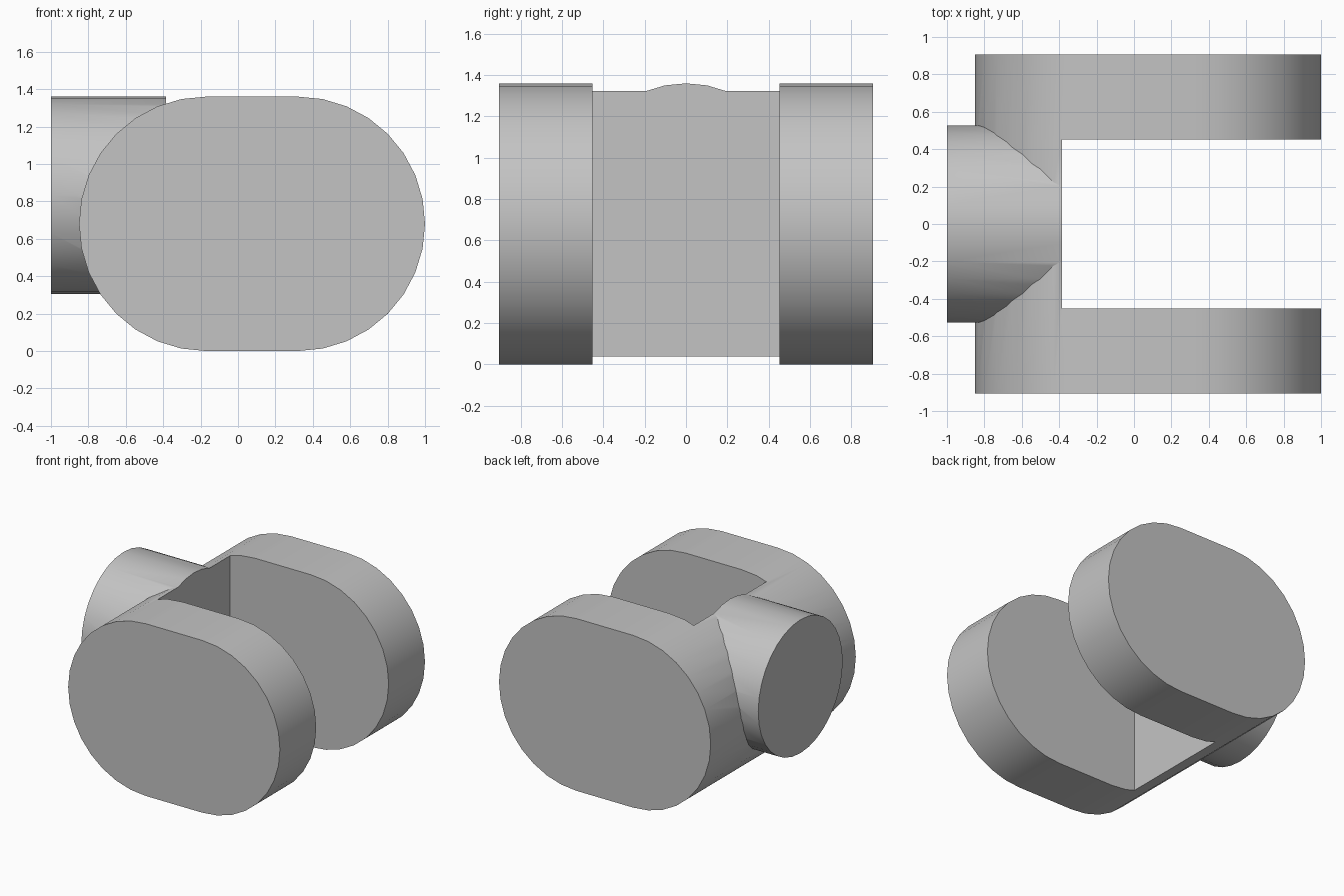
import bpy
import bmesh
from math import cos, sin, pi, radians
from mathutils import Vector

cube = bpy.data.objects.get("Cube")
if cube:
    bpy.data.objects.remove(cube, do_unlink=True)

grey = bpy.data.materials.new("plain grey")
grey.use_nodes = True
GREY = (0.55, 0.55, 0.55, 1)
grey.diffuse_color = GREY
grey.node_tree.nodes["Principled BSDF"].inputs["Base Color"].default_value = GREY


def extrude(name, profile, offset):
    """Solid made by sweeping a closed profile along an offset."""
    bm = bmesh.new()
    face = bm.faces.new([bm.verts.new(p) for p in profile])
    swept = bmesh.ops.extrude_face_region(bm, geom=[face], use_keep_orig=True)
    verts = [v for v in swept["geom"] if isinstance(v, bmesh.types.BMVert)]
    bmesh.ops.translate(bm, verts=verts, vec=Vector(offset))
    bmesh.ops.recalc_face_normals(bm, faces=bm.faces)
    mesh = bpy.data.meshes.new(name)
    bm.to_mesh(mesh)
    bm.free()
    mesh.materials.append(grey)
    obj = bpy.data.objects.new(name, mesh)
    bpy.context.collection.objects.link(obj)
    return obj


def combine(target, other, operation):
    mod = target.modifiers.new(operation.lower(), "BOOLEAN")
    mod.operation = operation
    mod.solver = "EXACT"
    mod.object = other
    bpy.context.view_layer.objects.active = target
    bpy.ops.object.modifier_apply(modifier=mod.name)
    bpy.data.objects.remove(other, do_unlink=True)


# Fork body: a rounded slab outline swept across the width
R, STEP, HALF = 0.68, pi / 16, 0.905
outline = []
for centre, start in ((0.32, -pi / 2), (-0.17, pi / 2)):
    for i in range(17):
        a = start + i * STEP
        outline.append((centre + R * cos(a), -HALF, R + R * sin(a)))
body = extrude("fork_body", outline, (0, 2 * HALF, 0))

# Round shank on the side, flush with the top of the body
r = 0.527
ring = [(-1, r * sin(i * STEP), 1.36 - r + r * cos(i * STEP)) for i in range(32)]
shank = extrude("shank", ring, (0.8, 0, 0))
combine(body, shank, "UNION")

# Open slot between the two cheeks
slot_outline = [(-0.385, -0.452, -1), (2, -0.452, -1), (2, 0.452, -1), (-0.385, 0.452, -1)]
slot = extrude("slot_cutter", slot_outline, (0, 0, 4))
slot.hide_render = True
combine(body, slot, "DIFFERENCE")

# Smooth curved sides, crisp rims
bpy.ops.object.select_all(action="DESELECT")
body.select_set(True)
bpy.context.view_layer.objects.active = body
bpy.ops.object.shade_smooth_by_angle(angle=radians(30))
